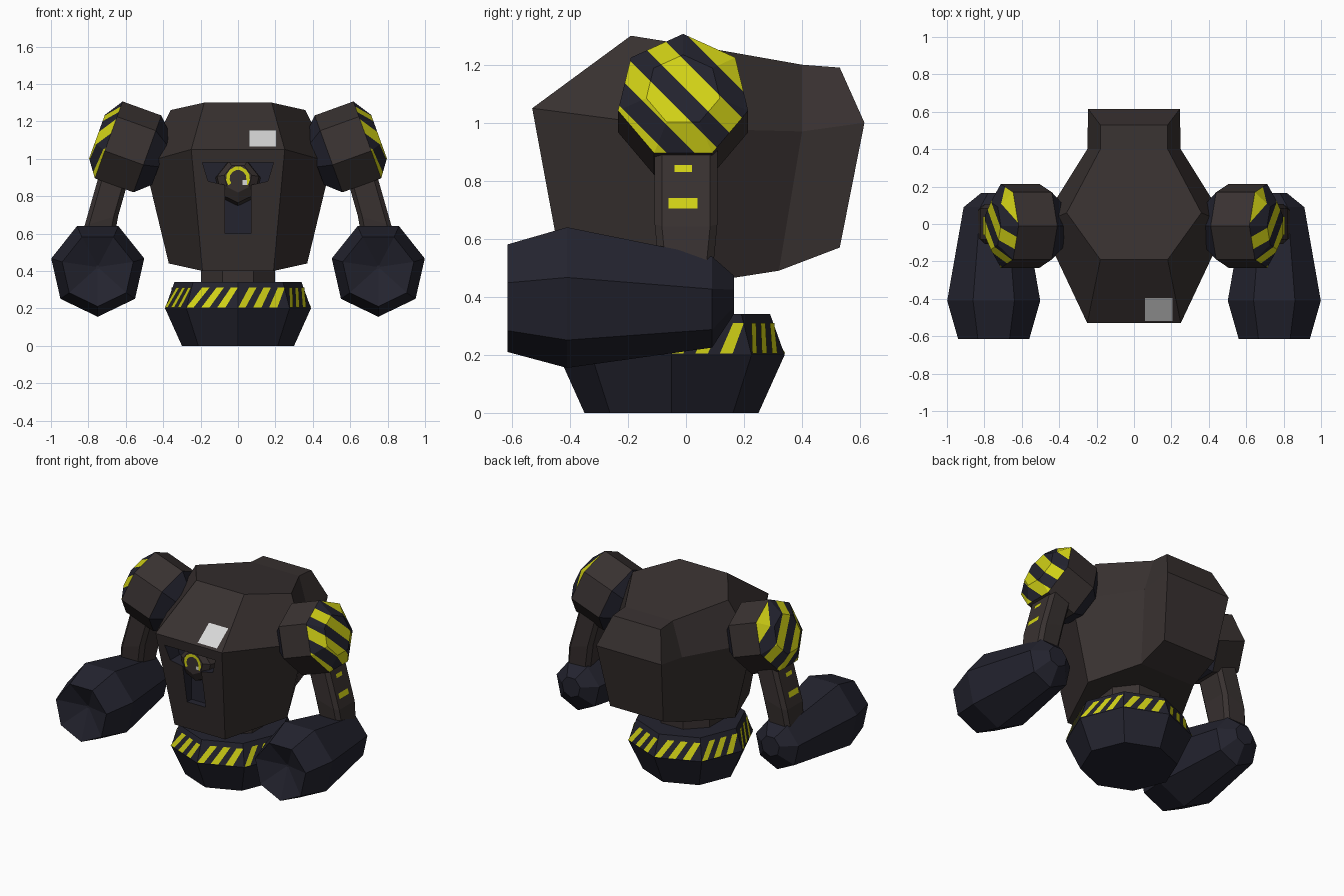
import bpy, bmesh, math
from mathutils import Vector as V

if "Cube" in bpy.data.objects:
    bpy.data.objects.remove(bpy.data.objects["Cube"])


def material(name, rgb):
    m = bpy.data.materials.new(name)
    m.diffuse_color = (*rgb, 1)
    m.use_nodes = True
    m.node_tree.nodes["Principled BSDF"].inputs["Base Color"].default_value = m.diffuse_color
    return m


MATS = [material("brown_metal", (0.040, 0.031, 0.030)),
        material("dark_navy", (0.017, 0.017, 0.028)),
        material("warning_yellow", (0.65, 0.65, 0.008)),
        material("pale_grey", (0.68, 0.68, 0.68))]
BROWN, NAVY, YELLOW, GREY = range(4)
X, Y, Z = V((1, 0, 0)), V((0, 1, 0)), V((0, 0, 1))


def finish(name, bm, mirror=False):
    bmesh.ops.recalc_face_normals(bm, faces=bm.faces)
    me = bpy.data.meshes.new(name)
    bm.to_mesh(me)
    bm.free()
    for m in MATS:
        me.materials.append(m)
    ob = bpy.data.objects.new(name, me)
    bpy.context.collection.objects.link(ob)
    if mirror:
        ob.modifiers.new("mirror", 'MIRROR').use_clip = False
    return ob


def ring(c, u, v, r, n, start):
    """Regular polygon around c in the plane u, v."""
    return [V(c) + r * (math.cos(a) * u + math.sin(a) * v)
            for a in (math.radians(start) + math.tau * i / n for i in range(n))]


def loft(rings, mats, caps=None):
    """Join rings with quads; mats = one material per section, plus both caps."""
    bm = bmesh.new()
    vs = [[bm.verts.new(p) for p in r] for r in rings]
    n = len(rings[0])
    for k in range(len(rings) - 1):
        for i in range(n):
            j = (i + 1) % n
            f = bm.faces.new((vs[k][i], vs[k][j], vs[k + 1][j], vs[k + 1][i]))
            f.material_index = mats[k]
    for r, m in ((vs[0], mats[0]), (vs[-1], mats[-1])):
        for ids in caps or [range(n)]:
            bm.faces.new([r[i] for i in ids]).material_index = m
    return bm


def plates(name, quads, mat, mirror=False):
    """Thin painted marks, each quad already lifted off its surface."""
    bm = bmesh.new()
    for q in quads:
        bm.faces.new([bm.verts.new(p) for p in q]).material_index = mat
    return finish(name, bm, mirror)


def sym(half):
    return [V(p) for p in half] + [V((-x, y, z)) for x, y, z in reversed(half)]


# torso: three eight-point rings with a narrower pack at the back
torso = finish("torso", loft([
    sym([(.19, -.41, .40), (.37, 0, .44), (.21, .32, .49), (.20, .53, .57)]),
    sym([(.25, -.53, 1.05), (.50, 0, .98), (.25, .40, .97), (.245, .615, 1.0)]),
    sym([(.18, -.19, 1.30), (.36, .06, 1.26), (.18, .40, 1.20), (.18, .53, 1.19)])],
    [BROWN, BROWN], caps=[(0, 1, 2, 5, 6, 7), (2, 3, 4, 5)]))

# T-shaped visor recess
prof = [(.07, .60), (.07, .86), (.16, .88), (.19, .98)]
prof += [(-x, z) for x, z in reversed(prof)]
cutter = finish("visor_cutter", loft(
    [[V((x, y, z)) for x, z in prof] for y in (-.7, -.40)], [NAVY]))
cutter.hide_render = True
mod = torso.modifiers.new("visor", 'BOOLEAN')
mod.operation, mod.solver, mod.object = 'DIFFERENCE', 'EXACT', cutter
bpy.context.view_layer.objects.active = torso
bpy.ops.object.modifier_apply(modifier="visor")
bpy.data.objects.remove(cutter)

# eye in the recess, with a painted arc and a glint
finish("eye", loft([ring((0, -.39, .87), X, Z, .125, 7, -90),
                    ring((0, -.455, .88), X, Z, .115, 7, -90),
                    ring((0, -.485, .895), X, Z, .075, 7, -90)], [BROWN, BROWN]))


def arc_point(r, deg):
    a = math.radians(deg)
    return V((r * math.cos(a), -.489, .895 + r * math.sin(a)))


plates("eye_arc", [[arc_point(.045, d), arc_point(.064, d),
                    arc_point(.064, d + 28), arc_point(.045, d + 28)]
                   for d in range(-36, 216, 28)], YELLOW)
plates("eye_glint", [[(.025, -.492, .86), (.048, -.492, .86),
                      (.048, -.492, .885), (.025, -.492, .885)]], GREY)

# pale plate on the sloping brow
lift = V((0, -.59, .81)) * .005
plates("brow_plate", [[V(p) + lift for p in ((.06, -.516, 1.06), (.205, -.516, 1.06),
                                             (.205, -.394, 1.15), (.06, -.394, 1.15))]], GREY)

# base and waist
base = [ring((0, -.05, z), X, Y, r, 8, 0) for z, r in ((0, .30), (.2, .39), (.34, .34))]
finish("base", loft(base, [NAVY, NAVY]))
finish("waist", loft([ring((0, -.05, z), X, Y, .215, 8, 22.5) for z in (.32, .52)], [BROWN]))

# slanted warning stripes around the upper band of the base
quads = []
for i in range(8):
    j = (i + 1) % 8
    a, b, c, d = base[1][i], base[1][j], base[2][j], base[2][i]
    n = (b - a).cross(d - a).normalized() * .004

    def on_band(u, v):
        return a.lerp(b, u).lerp(d.lerp(c, u), v) + n
    for s in (-.02, .29, .60):
        top = [min(1, s + .25), min(1, s + .41)]
        quads.append([on_band(max(0, s), .02), on_band(s + .16, .02),
                      on_band(top[1], .78), on_band(top[0], .78)])
plates("base_stripes", quads, YELLOW)

# shoulders: tilted seven-sided drum with a striped outer cap
axis, up = V((.94, 0, .34)), V((-.34, 0, .94))
mid = V((.695, -.01, 1.09))
bm = loft([ring(mid + axis * t, Y, up, r, 7, 90) for t, r in
           ((-.30, .15), (-.22, .23), (0, .23), (.065, .13))], [NAVY, BROWN, YELLOW])
START, STEP = .735, .095
for k in range(8):
    cap = [f for f in bm.faces if f.material_index == YELLOW]
    geom = list({e for f in cap for e in (*f.verts, *f.edges)}) + cap
    bmesh.ops.bisect_plane(bm, geom=geom, plane_co=(0, 0, START + STEP * k),
                           plane_no=(0, 1, 1))
for f in bm.faces:
    if f.material_index == YELLOW:
        c = f.calc_center_median()
        if math.floor((c.y + c.z - START) / STEP) % 2:
            f.material_index = NAVY
finish("shoulder", bm, True)


# arms: chamfered box sections leaning outward
def arm_ring(x, z, w=.09, d=.108, ch=.025):
    pts = [(w, -d + ch), (w, d - ch), (w - ch, d), (-w + ch, d),
           (-w, d - ch), (-w, -d + ch), (-w + ch, -d), (w - ch, -d)]
    return [V((x + px, py, z - px * .3)) for px, py in pts]


finish("arm", loft([arm_ring(.65, .95), arm_ring(.73, .67), arm_ring(.76, .48, .085, .09)],
                   [BROWN, BROWN]), True)


def arm_mark(z, y0, y1, h):
    def x(zz):
        return .74 + (.923 - zz) * .08 / .28 + .005
    return [(x(z), y0, z), (x(z), y1, z), (x(z + h), y1, z + h), (x(z + h), y0, z + h)]


plates("arm_marks", [arm_mark(.705, -.06, .04, .035), arm_mark(.83, -.04, .02, .025)],
       YELLOW, True)

# fists: seven-sided barrels with a hollow front
finish("fist", loft([ring((.75, y, z), X, Z, r, 7, -90) for y, z, r in
                     ((-.54, .42, .01), (-.615, .405, .195), (-.41, .41, .255),
                      (.09, .39, .165), (.165, .41, .07))], [NAVY] * 4), True)
